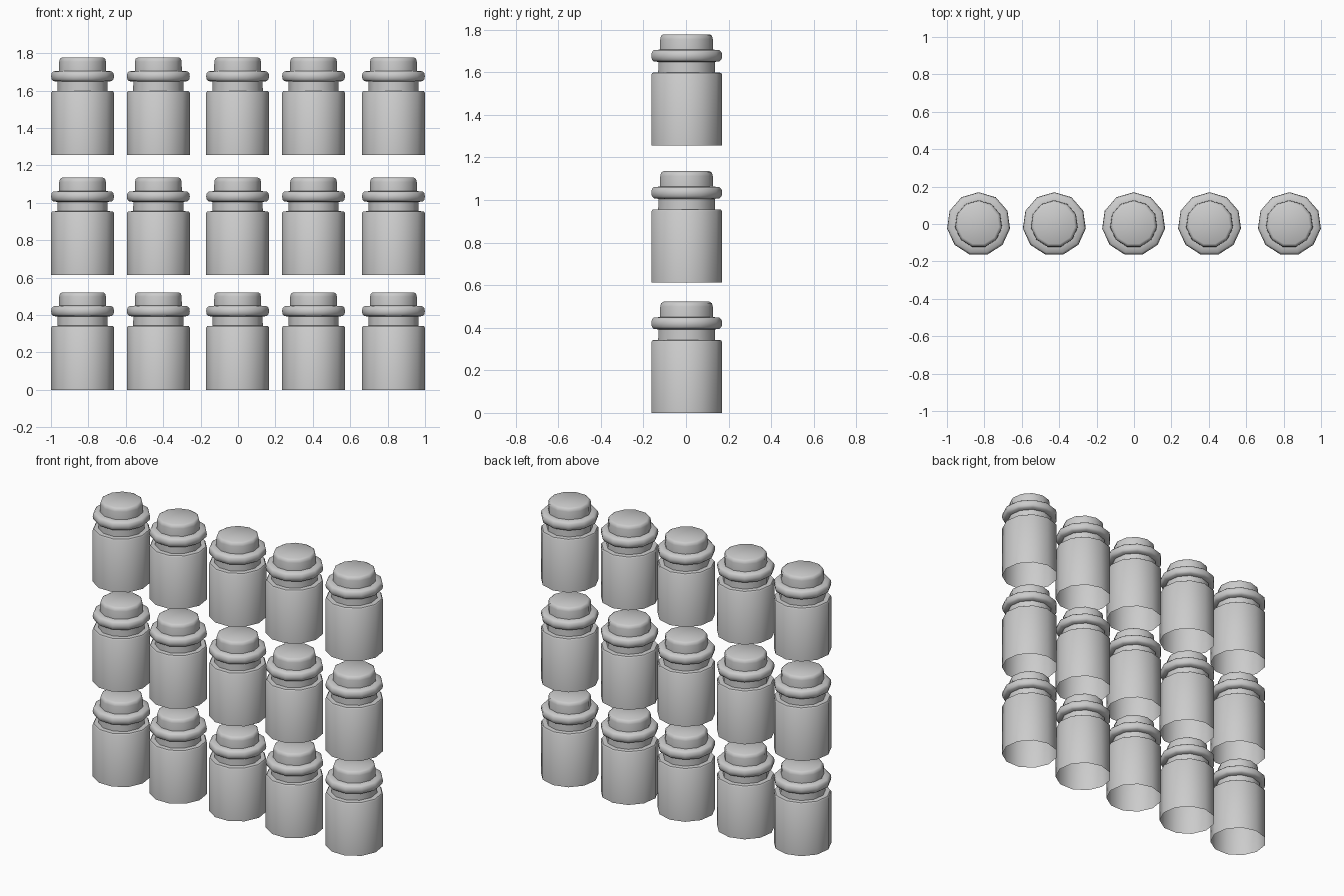
import bpy, bmesh, math

if "Cube" in bpy.data.objects:
    bpy.data.objects.remove(bpy.data.objects["Cube"])

SIDES = 11
# (radius, height) outline of one jar, open at the bottom
PROFILE = [(0.170, 0.0), (0.170, 0.333), (0.164, 0.341), (0.136, 0.343),
           (0.135, 0.392), (0.158, 0.395), (0.167, 0.404), (0.170, 0.421),
           (0.167, 0.438), (0.158, 0.447), (0.127, 0.450),
           (0.126, 0.499), (0.122, 0.515), (0.110, 0.522)]


def jar_mesh():
    bm = bmesh.new()
    rings = []
    for r, z in PROFILE:
        ring = []
        for i in range(SIDES):
            a = math.pi / 2 + 2 * math.pi * i / SIDES
            ring.append(bm.verts.new((r * math.cos(a), r * math.sin(a), z)))
        rings.append(ring)
    for low, high in zip(rings, rings[1:]):
        for i in range(SIDES):
            j = (i + 1) % SIDES
            bm.faces.new((low[i], low[j], high[j], high[i]))
    bm.faces.new(rings[-1])  # flat lid top
    mesh = bpy.data.meshes.new("jar")
    bm.to_mesh(mesh)
    bm.free()
    return mesh


# Three rows of five jars sharing one mesh
mesh = jar_mesh()
jars = []
for row, z in enumerate((0.0, 0.613, 1.256)):
    for col, x in enumerate((-0.831, -0.426, -0.002, 0.404, 0.831)):
        jar = bpy.data.objects.new(f"jar_row{row + 1}_{col + 1}", mesh)
        jar.location = (x, 0, z)
        bpy.context.collection.objects.link(jar)
        jars.append(jar)

# Smooth sides with crisp shoulders
bpy.context.view_layer.objects.active = jars[0]
jars[0].select_set(True)
bpy.ops.object.shade_smooth_by_angle(angle=math.radians(50))
